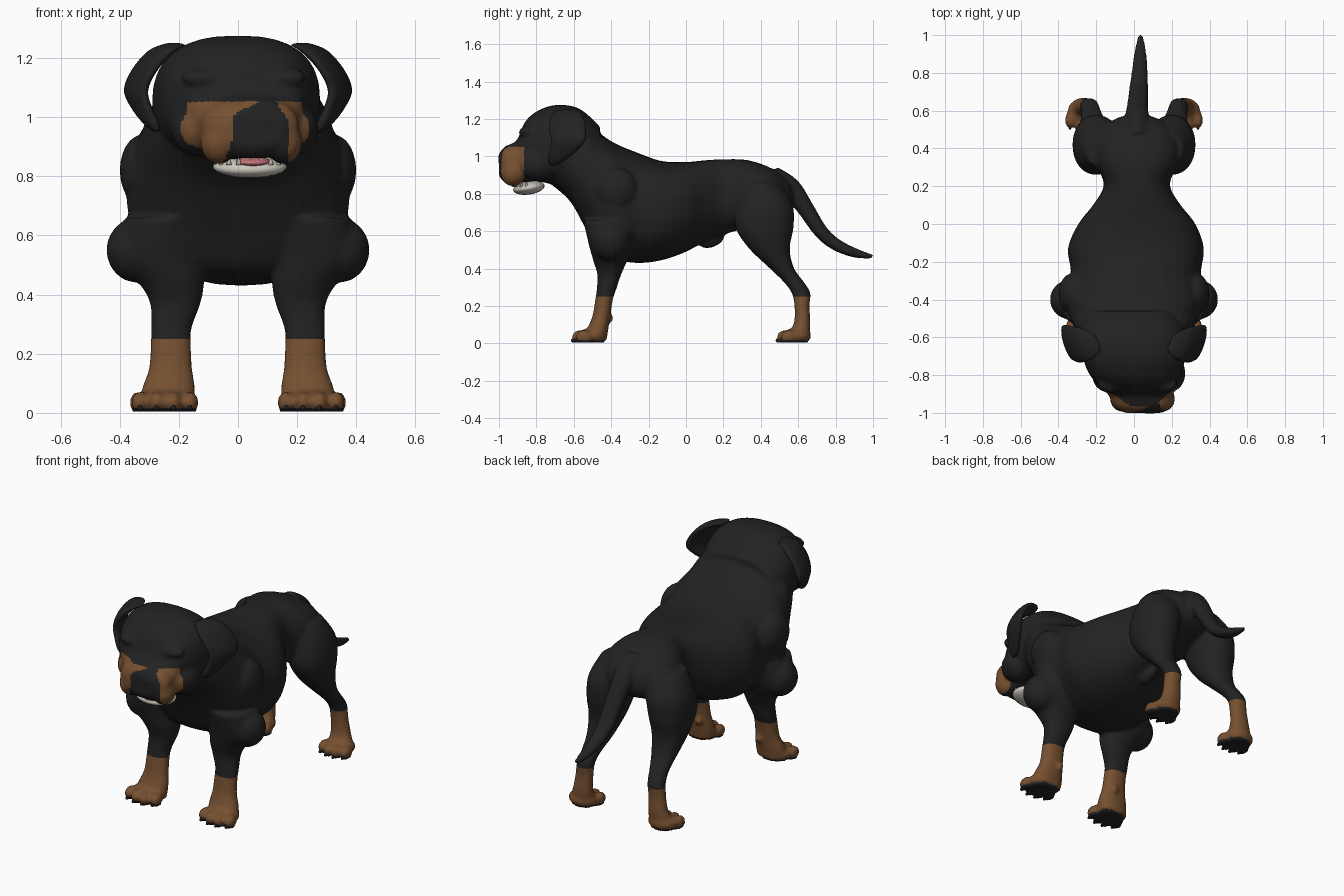
import bpy
import bmesh
import math
from mathutils import Vector, Matrix

cube = bpy.data.objects.get("Cube")
if cube:
    bpy.data.objects.remove(cube, do_unlink=True)


def material(name, rgb):
    m = bpy.data.materials.new(name)
    m.use_nodes = True
    m.diffuse_color = (*rgb, 1)
    bsdf = next(n for n in m.node_tree.nodes if n.type == 'BSDF_PRINCIPLED')
    bsdf.inputs["Base Color"].default_value = (*rgb, 1)
    bsdf.inputs["Roughness"].default_value = 0.8
    return m


BLACK = material("black fur", (0.016, 0.016, 0.016))
TAN = material("tan fur", (0.18, 0.08, 0.03))
IVORY = material("ivory", (0.6, 0.57, 0.5))
PINK = material("tongue pink", (0.55, 0.17, 0.19))
Y, Z = Vector((0, 1, 0)), Vector((0, 0, 1))


def spline(rows, steps=5):
    """Smoothly resample rows of numbers."""
    out = []
    for i in range(len(rows) - 1):
        a, b, c, d = (rows[max(0, min(len(rows) - 1, i + k))] for k in (-1, 0, 1, 2))
        for s in range(steps):
            t = s / steps
            out.append([q + t / 2 * (r - p + t * (2 * p - 5 * q + 4 * r - w + t * (3 * (q - r) + w - p)))
                        for p, q, r, w in zip(a, b, c, d)])
    return out + [list(rows[-1])]


def loft(bm, rows, up=None, power=2.0, side=1, skew=0, n=32):
    """Skin rounded sections (x, y, z, half width, half depth) along a path."""
    rows = spline(rows)
    rings = []
    for i, (x, y, z, a, b) in enumerate(rows):
        v = up
        if v is None:
            p, q = rows[max(i - 1, 0)], rows[min(i + 1, len(rows) - 1)]
            v = Vector((0, q[1] - p[1], q[2] - p[2])).cross(Vector((1, 0, 0))).normalized()
        ring = []
        for k in range(n):
            t = math.tau * k / n
            c, s = math.cos(t), math.sin(t)
            u = math.copysign(abs(c) ** (2 / power), c) * a
            w = math.copysign(abs(s) ** (2 / power), s) * b
            co = Vector((x + u + skew * w, y, z)) + v * w
            co.x *= side
            ring.append(bm.verts.new(co))
        rings.append(ring)
    for r, s in zip(rings, rings[1:]):
        for k in range(n):
            bm.faces.new((r[k], r[(k + 1) % n], s[(k + 1) % n], s[k]))
    bm.faces.new(rings[0])
    bm.faces.new(rings[-1])


def ball(bm, centre, radii, tilt=0):
    m = Matrix.Translation(centre) @ Matrix.Rotation(tilt, 4, 'X') @ Matrix.Diagonal((*radii, 1))
    bmesh.ops.create_uvsphere(bm, u_segments=24, v_segments=14, radius=1, matrix=m)


def finish(name, bm, mats):
    bmesh.ops.recalc_face_normals(bm, faces=bm.faces[:])
    mesh = bpy.data.meshes.new(name)
    bm.to_mesh(mesh)
    bm.free()
    for m in mats:
        mesh.materials.append(m)
    mesh.polygons.foreach_set("use_smooth", [True] * len(mesh.polygons))
    ob = bpy.data.objects.new(name, mesh)
    bpy.context.collection.objects.link(ob)
    return ob


def fuse(ob, voxel, iterations):
    """Blend overlapping volumes into one skin and return it as a bmesh."""
    rm = ob.modifiers.new("blend", 'REMESH')
    rm.mode, rm.voxel_size = 'VOXEL', voxel
    sm = ob.modifiers.new("soften", 'SMOOTH')
    sm.factor, sm.iterations = 0.5, iterations
    bpy.context.view_layer.update()
    ev = ob.evaluated_get(bpy.context.evaluated_depsgraph_get())
    bm = bmesh.new()
    bm.from_mesh(ev.to_mesh())
    ev.to_mesh_clear()
    bpy.data.objects.remove(ob, do_unlink=True)
    return bm


bm = bmesh.new()
# Trunk and neck
loft(bm, [(0, -.72, .97, .20, .12), (0, -.62, .96, .28, .20), (0, -.54, .90, .32, .28),
          (0, -.47, .81, .35, .32), (0, -.38, .76, .38, .31), (.01, -.26, .725, .345, .295),
          (.01, -.13, .71, .36, .265), (.015, 0, .73, .31, .24), (.015, .11, .765, .225, .215),
          (.015, .21, .785, .175, .20), (.015, .33, .80, .22, .18), (.015, .45, .80, .22, .14),
          (.015, .54, .79, .14, .09), (.015, .57, .78, .08, .05)], Z, 2.3)
ball(bm, (.01, .14, .55), (.035, .07, .035), .4)
# Head and muzzle, turned slightly to the left
loft(bm, [(-.02, -.46, 1.0, .23, .16), (-.01, -.57, 1.04, .28, .215), (0, -.69, 1.06, .275, .215),
          (.005, -.79, 1.055, .245, .19), (.02, -.86, 1.02, .20, .165), (.035, -.905, .975, .17, .11),
          (.045, -.965, .958, .155, .097), (.05, -1.0, .955, .10, .06)], Z, 2.5)
for x in (-.065, .155):
    ball(bm, (x, -.925, .915), (.062, .068, .075))
for x in (-.12, .16):
    ball(bm, (x, -.85, 1.135), (.07, .045, .03), .3)
    ball(bm, (x * 1.2, -.79, .96), (.08, .10, .09))
ball(bm, (.085, -.975, .985), (.075, .03, .042))
# Tail
loft(bm, [(.015, .46, .88, .06, .07), (.015, .56, .83, .062, .055), (.02, .64, .72, .055, .045),
          (.025, .72, .60, .05, .038), (.03, .80, .53, .043, .033), (.033, .90, .485, .033, .026),
          (.035, 1.0, .463, .014, .012)])
# Legs, shoulders and paws
for s in (1, -1):
    ball(bm, (s * .325, -.37, .82), (.075, .11, .12))
    ball(bm, (s * .34, -.40, .55), (.105, .105, .11))
    loft(bm, [(.25, -.40, .66, .13, .15), (.265, -.40, .53, .145, .12), (.225, -.405, .44, .11, .09),
              (.212, -.41, .37, .085, .064), (.225, -.425, .29, .069, .052), (.227, -.437, .24, .068, .047),
              (.228, -.452, .15, .073, .047), (.235, -.47, .08, .09, .055), (.24, -.48, .012, .09, .055)],
         Y, 2.2, s)
    ball(bm, (s * .20, -.405, .135), (.02, .018, .022))
    loft(bm, [(.15, .40, .86, .11, .10), (.19, .42, .74, .125, .15), (.205, .42, .62, .12, .155),
              (.21, .445, .51, .10, .11), (.215, .51, .405, .075, .066), (.225, .575, .33, .055, .054),
              (.235, .615, .27, .05, .05), (.242, .62, .20, .052, .04), (.25, .622, .12, .057, .043),
              (.258, .61, .06, .07, .052), (.26, .605, .012, .07, .05)], Y, 2.1, s)
    for px, py, w in ((.247, -.50, 1.0), (.265, .595, .88)):
        ball(bm, (s * px, py, .04), (.10 * w, .075, .045))
        for k in (-1.5, -.5, .5, 1.5):
            ball(bm, (s * px + k * .056 * w, py - .075 + abs(k) * .02, .035), (.03 * w, .045, .037))
bmesh.ops.recalc_face_normals(bm, faces=bm.faces[:])
bm = fuse(finish("rough_body", bm, []), .011, 4)

# Clean colour edge across the legs, flat soles, tan markings
bmesh.ops.bisect_plane(bm, geom=bm.verts[:] + bm.edges[:] + bm.faces[:], plane_co=(0, 0, .25), plane_no=Z)
for v in bm.verts:
    v.co.z = max(v.co.z, .004)
    if v.co.z < .012:
        v.co.z = .004


def is_tan(c):
    if c.z < .25:
        return c.z > .016
    if c.y > -.865 or not .83 < c.z < 1.052:
        return False
    rise = max(0, c.z - .98) / .07
    left_edge = -.02 + .09 * rise ** 2 - max(0, .92 - c.z) * .4
    right_edge = .172 - .04 * rise
    return not left_edge < c.x < right_edge


for f in bm.faces:
    f.material_index = int(is_tan(f.calc_center_median()))
finish("body", bm, [BLACK, TAN])

# Hanging ears
for s, name in ((1, "left_ear"), (-1, "right_ear")):
    bm = bmesh.new()
    loft(bm, [(.20, -.63, 1.25, .04, .045), (.255, -.635, 1.225, .04, .085), (.315, -.635, 1.16, .033, .10),
              (.345, -.63, 1.09, .03, .095), (.325, -.655, 1.03, .028, .075), (.295, -.69, .98, .024, .048),
              (.275, -.71, .95, .012, .018)], Y, 2, s, .3)
    bm = fuse(finish(name, bm, []), .009, 3)
    finish(name, bm, [BLACK])

# Open mouth
bm = bmesh.new()
ball(bm, (.04, -.84, .832), (.125, .085, .036), .15)
finish("lower_jaw", bm, [IVORY])
bm = bmesh.new()
ball(bm, (.05, -.875, .85), (.06, .06, .016), .1)
finish("tongue", bm, [PINK])
bm = bmesh.new()
for k in range(9):
    t = math.pi * (k + .5) / 9
    place = Matrix.Translation((.04 + .11 * math.cos(t), -.84 - .078 * math.sin(t), .85))
    bmesh.ops.create_cone(bm, cap_ends=True, segments=8, radius1=.01, radius2=.002, depth=.025, matrix=place)
finish("teeth", bm, [IVORY])

# Eyes, nostrils and claws
bm = bmesh.new()
for x in (-.12, .17):
    ball(bm, (x, -.862, 1.095), (.025, .02, .016))
finish("eyes", bm, [BLACK])
bm = bmesh.new()
for s in (1, -1):
    for px, py, w in ((.247, -.50, 1.0), (.265, .595, .88)):
        for k in (-1.5, -.5, .5, 1.5):
            ball(bm, (s * px + k * .056 * w, py - .112 + abs(k) * .02, .016), (.008, .014, .011))
finish("claws", bm, [BLACK])
